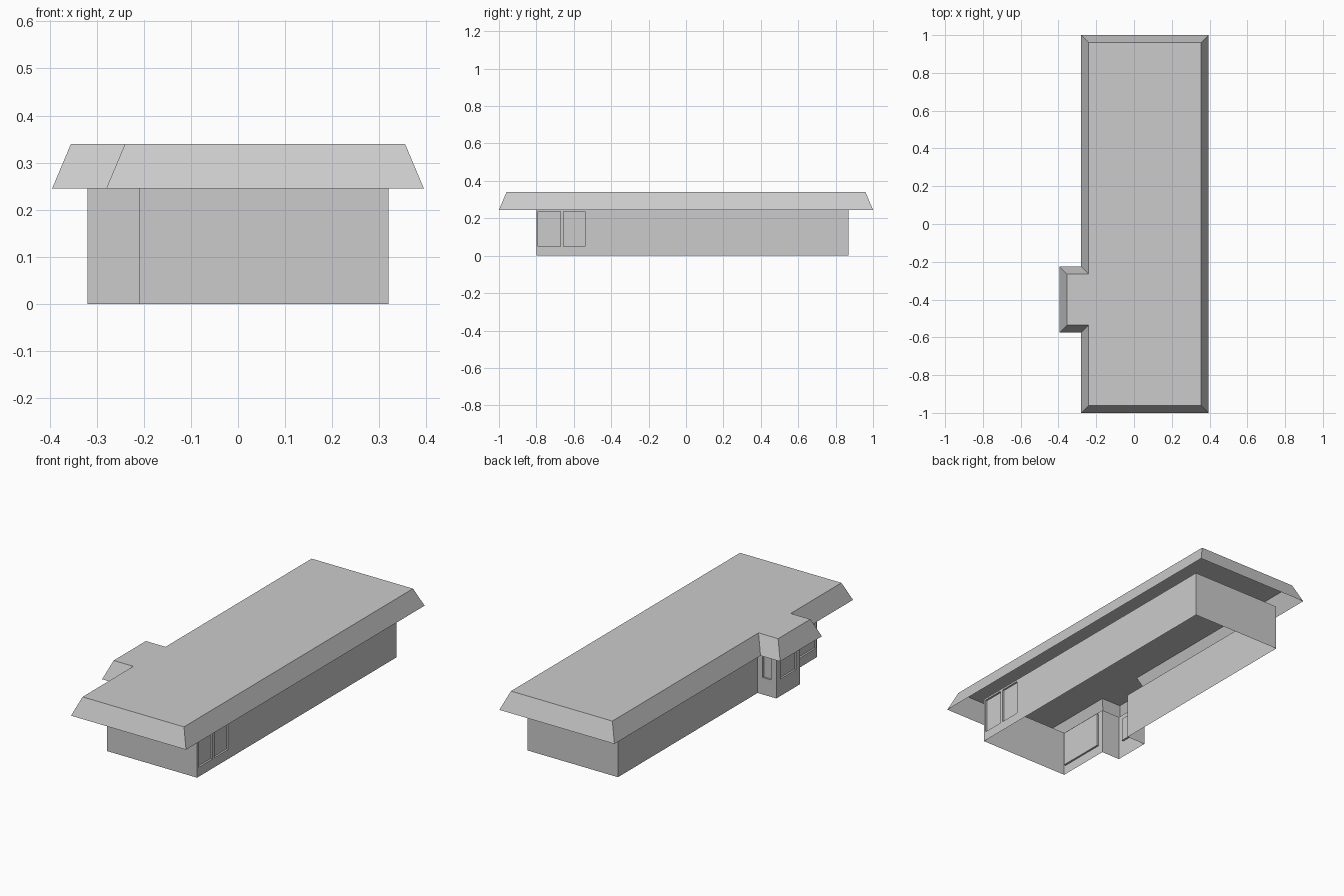
import bpy, bmesh
from mathutils import Vector

cube = bpy.data.objects.get("Cube")
if cube:
    bpy.data.objects.remove(cube, do_unlink=True)

grey = bpy.data.materials.new("light_grey")
grey.use_nodes = True
colour = (0.6, 0.6, 0.6, 1)
grey.diffuse_color = colour
grey.node_tree.nodes["Principled BSDF"].inputs["Base Color"].default_value = colour

EAVE, TOP = 0.245, 0.34


def outline(x0, x1, y0, y1, bay_x, bay_y0, bay_y1, d=0.0):
    """Counter-clockwise plan with a side bay, shrunk inwards by d."""
    x0, x1, y0, y1 = x0 + d, x1 - d, y0 + d, y1 - d
    bay_x, bay_y0, bay_y1 = bay_x + d, bay_y0 + d, bay_y1 - d
    return [(x0, y0), (x1, y0), (x1, y1), (x0, y1),
            (x0, bay_y1), (bay_x, bay_y1), (bay_x, bay_y0), (x0, bay_y0)]


def loft(bm, low, high, z0, z1):
    """Ring of faces between two outlines; returns the upper ring."""
    a = [bm.verts.new((x, y, z0)) for x, y in low]
    b = [bm.verts.new((x, y, z1)) for x, y in high]
    for i in range(len(a)):
        j = (i + 1) % len(a)
        bm.faces.new((a[i], a[j], b[j], b[i]))
    return b


def finish(bm, name):
    bm.normal_update()
    mesh = bpy.data.meshes.new(name)
    bm.to_mesh(mesh)
    bm.free()
    mesh.materials.append(grey)
    bpy.context.collection.objects.link(bpy.data.objects.new(name, mesh))


def recess(bm, normal, offset, axis, u0, u1, z0, z1, depth=0.01):
    """Cut a pane into the wall lying at normal . p = offset and sink it."""
    normal = Vector(normal)

    def wall_faces():
        bm.normal_update()
        return [f for f in bm.faces if f.normal.dot(normal) > 0.99
                and abs(f.calc_center_median().dot(normal) - offset) < 0.002]

    for k, value in ((axis, u0), (axis, u1), (2, z0), (2, z1)):
        faces = wall_faces()
        geom = set(faces)
        for f in faces:
            geom.update(f.edges)
            geom.update(f.verts)
        co, no = Vector(), Vector()
        co[k], no[k] = value, 1
        bmesh.ops.bisect_plane(bm, geom=list(geom), plane_co=co, plane_no=no)
    panes = []
    for f in wall_faces():
        c = f.calc_center_median()
        if u0 < c[axis] < u1 and z0 < c.z < z1:
            panes.append(f)
    bmesh.ops.inset_region(bm, faces=panes, thickness=0, depth=-depth,
                           use_boundary=True, use_even_offset=False)


# Walls: open shell with a side bay
bm = bmesh.new()
plan = outline(-0.21, 0.32, -0.8, 0.87, -0.32, -0.5, -0.3)
loft(bm, plan, plan, 0, EAVE)

# Recessed panes: two on the left wall, one on the right, two on the bay
recess(bm, (1, 0, 0), 0.32, 1, -0.79, -0.67, 0.05, 0.235)
recess(bm, (1, 0, 0), 0.32, 1, -0.655, -0.54, 0.05, 0.235)
recess(bm, (-1, 0, 0), 0.21, 1, -0.79, -0.53, 0.05, 0.235)
recess(bm, (-1, 0, 0), 0.32, 1, -0.465, -0.335, 0.09, 0.215)
recess(bm, (0, 1, 0), -0.3, 0, -0.29, -0.24, 0.09, 0.215)
finish(bm, "walls")

# Roof: sloped rim with a flat top, open underneath
bm = bmesh.new()
eaves = (-0.28, 0.395, -1.0, 1.0, -0.395, -0.575, -0.225)
rim = loft(bm, outline(*eaves), outline(*eaves, d=0.04), EAVE, TOP)
bm.faces.new(rim)
finish(bm, "roof")
